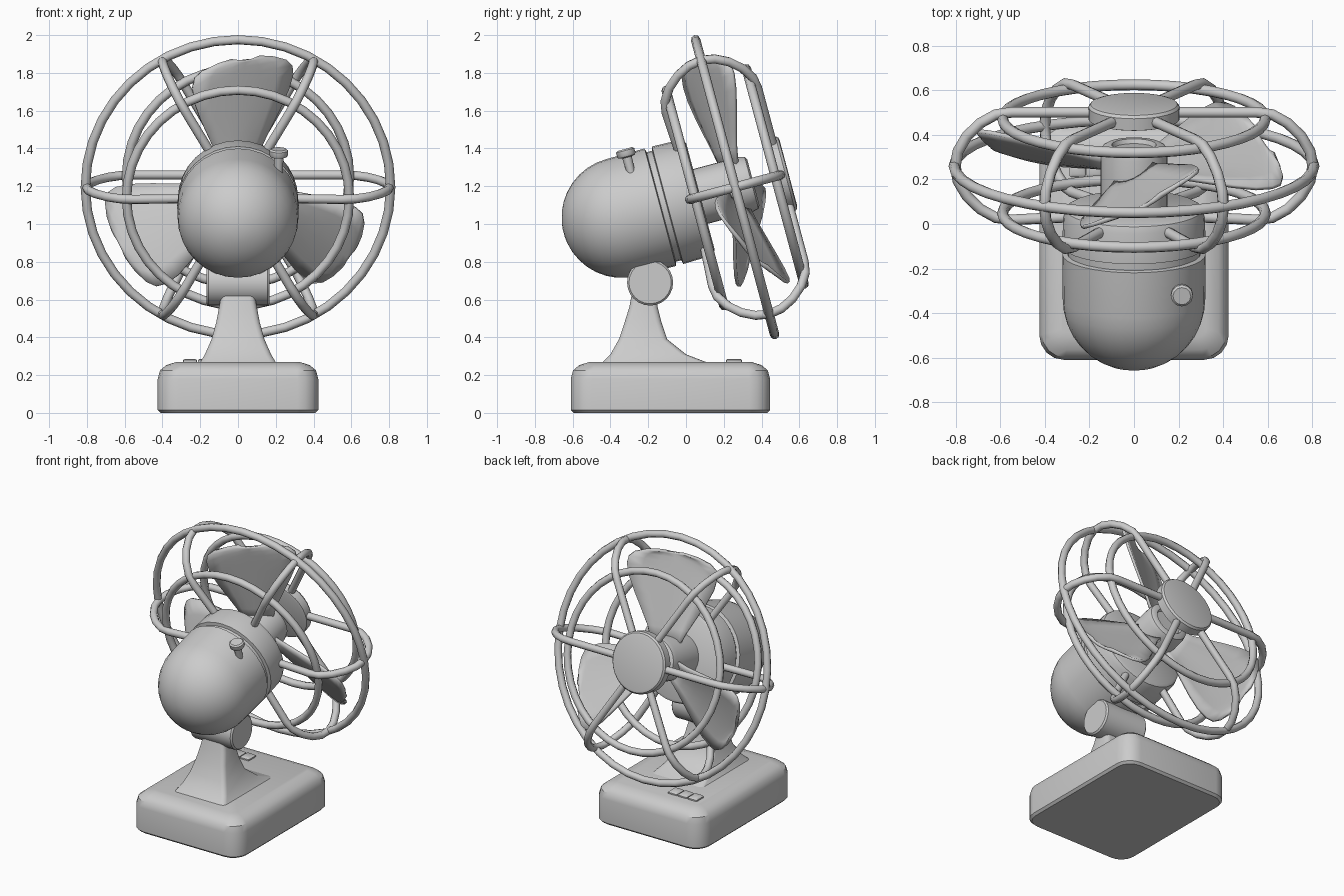
import bpy, bmesh
from math import sin, cos, pi, radians
from mathutils import Matrix, Vector

if "Cube" in bpy.data.objects:
    bpy.data.objects.remove(bpy.data.objects["Cube"])

# Tilted head frame: local y is the fan axis, origin is the cage centre
HEAD = Matrix.Translation((0, 0.26, 1.195)) @ Matrix.Rotation(radians(15), 4, 'X')
WORLD = Matrix.Identity(4)


def finish(name, bm, matrix=WORLD, angle=35):
    bmesh.ops.recalc_face_normals(bm, faces=bm.faces)
    me = bpy.data.meshes.new(name)
    bm.to_mesh(me)
    bm.free()
    for p in me.polygons:
        p.use_smooth = True
    me.set_sharp_from_angle(angle=radians(angle))
    ob = bpy.data.objects.new(name, me)
    ob.matrix_world = matrix
    bpy.context.collection.objects.link(ob)
    return ob


def loft(name, loops, matrix=WORLD, closed=False, angle=35):
    """Skin a list of equal-length point loops; caps the ends unless closed."""
    bm = bmesh.new()
    rows = [[bm.verts.new(p) for p in loop] for loop in loops]
    n = len(rows[0])
    pairs = list(zip(rows, rows[1:])) + ([(rows[-1], rows[0])] if closed else [])
    for a, b in pairs:
        for i in range(n):
            j = (i + 1) % n
            bm.faces.new((a[i], a[j], b[j], b[i]))
    if not closed:
        bm.faces.new(rows[0])
        bm.faces.new(rows[-1])
    return finish(name, bm, matrix, angle)


def lathe(name, profile, matrix=HEAD, n=32):
    """Revolve (axial, radius) pairs about local y."""
    return loft(name, [[(r * cos(2 * pi * i / n), t, r * sin(2 * pi * i / n))
                        for i in range(n)] for t, r in profile], matrix)


def tube(name, pts, radius, normal, closed=False, sides=8):
    """Sweep a circle along a planar path with the given plane normal."""
    pts, normal, loops = [Vector(p) for p in pts], Vector(normal), []
    n = len(pts)
    for i, p in enumerate(pts):
        a = pts[(i - 1) % n] if closed else pts[max(i - 1, 0)]
        b = pts[(i + 1) % n] if closed else pts[min(i + 1, n - 1)]
        side = (b - a).normalized().cross(normal)
        loops.append([p + radius * (side * cos(2 * pi * k / sides) + normal * sin(2 * pi * k / sides))
                      for k in range(sides)])
    return loft(name, loops, HEAD, closed, 60)


def rounded_rect(x0, x1, y0, y1, r, z, seg=4):
    pts = []
    for q, (cx, cy) in enumerate([(x1 - r, y1 - r), (x0 + r, y1 - r), (x0 + r, y0 + r), (x1 - r, y0 + r)]):
        for k in range(seg + 1):
            a = (q + k / seg) * pi / 2
            pts.append((cx + r * cos(a), cy + r * sin(a), z))
    return pts


# Base with softened top
base = [(0, .015), (.015, 0), (.18, 0), (.225, .012), (.253, .045), (.27, .1)]
loft("base", [rounded_rect(-.425 + d, .425 - d, -.61 + d, .445 - d, .11 - d * .7, z) for z, d in base])

# Control buttons
for i in range(3):
    x = -.29 + i * .077
    loft(f"button_{i + 1}", [rounded_rect(x + d, x + .072 - d, .212 + d, .296 - d, .008, z, 2)
                             for z, d in ((.255, 0), (.279, 0), (.286, .008))])

# Flared stand: z, half width, back y, front y
stand = [(.26, .205, -.45, .13), (.31, .175, -.40, 0), (.39, .14, -.355, -.10), (.48, .115, -.325, -.13),
         (.56, .1, -.30, -.15), (.64, .085, -.285, -.16), (.70, .08, -.27, -.165)]
loft("stand", [rounded_rect(-w, w, a, b, .03, z, 3) for z, w, a, b in stand])

# Tilt joint
joint = Matrix.Translation((0, -.19, .69)) @ Matrix.Rotation(pi / 2, 4, 'Z')
lathe("tilt_joint", [(-.167, .112), (-.157, .122), (.157, .122), (.167, .112)], joint, 24)

# Motor housing with domed rear and groove
dome = [(-.62 - .32 * cos(a), .32 * sin(a)) for a in [.06] + [i * pi / 18 for i in range(1, 10)]]
lathe("motor_housing", dome + [(-.41, .322), (-.405, .3), (-.375, .3), (-.37, .322),
                               (-.23, .318), (-.2, .308), (-.19, .29)])

# Oscillation knob
knob = HEAD @ Matrix.Translation((.215, -.512, 0)) @ Matrix.Rotation(pi / 2, 4, 'X')
lathe("knob", [(.18, .02), (.3, .026), (.305, .045), (.315, .05), (.338, .05), (.346, .04)], knob, 12)

# Blade hub with recessed nose
lathe("blade_hub", [(-.2, .15), (.06, .15), (.09, .142), (.1, .125), (.1, .1), (.08, .092), (.08, .02)])

# Three pitched blades: radius, left edge, right edge
outline = [(.08, -.08, .08), (.2, -.125, .125), (.3, -.17, .18), (.4, -.215, .235), (.5, -.25, .285),
           (.58, -.258, .31), (.63, -.245, .305), (.665, -.2, .27), (.69, -.12, .2), (.7, -.04, .12)]
for b in range(3):
    bm = bmesh.new()
    rows = []
    for r, l, w in outline:
        row = []
        for k in range(7):
            s = l + (w - l) * k / 6
            camber = .025 * (1 - (k / 3 - 1) ** 2)
            row.append(bm.verts.new((s * .93, s * .47 - camber, r)))
        rows.append(row)
    for p, q in zip(rows, rows[1:]):
        for k in range(6):
            bm.faces.new((p[k], p[k + 1], q[k + 1], q[k]))
    ob = finish(f"blade_{b + 1}", bm, HEAD @ Matrix.Rotation(b * 2 * pi / 3, 4, 'Y'))
    mod = ob.modifiers.new("thickness", 'SOLIDIFY')
    mod.thickness, mod.offset = .018, 0

# Cage rings: rear, outer, front
for name, t, R in (("rear_ring", -.22, .59), ("outer_ring", 0, .808), ("front_ring", .22, .59)):
    tube(name, [(R * cos(i * pi / 20), t, R * sin(i * pi / 20)) for i in range(40)], .025, (0, 1, 0), True)

# Six looped cage spokes
half = [(-.25, .55), (-.24, .62), (-.2, .69), (-.14, .75), (-.07, .79)]
path = [(-.235, .26)] + half + [(0, .803)] + [(-t, r) for t, r in reversed(half)] + [(.25, .15)]
for i in range(6):
    c, s = cos(i * pi / 3), sin(i * pi / 3)
    tube(f"cage_spoke_{i + 1}", [(r * c, t, r * s) for t, r in path], .025, (-s, 0, c))

# Front cage cap
lathe("cage_cap", [(.215, .19), (.22, .205), (.275, .205), (.288, .195), (.292, .18)])
